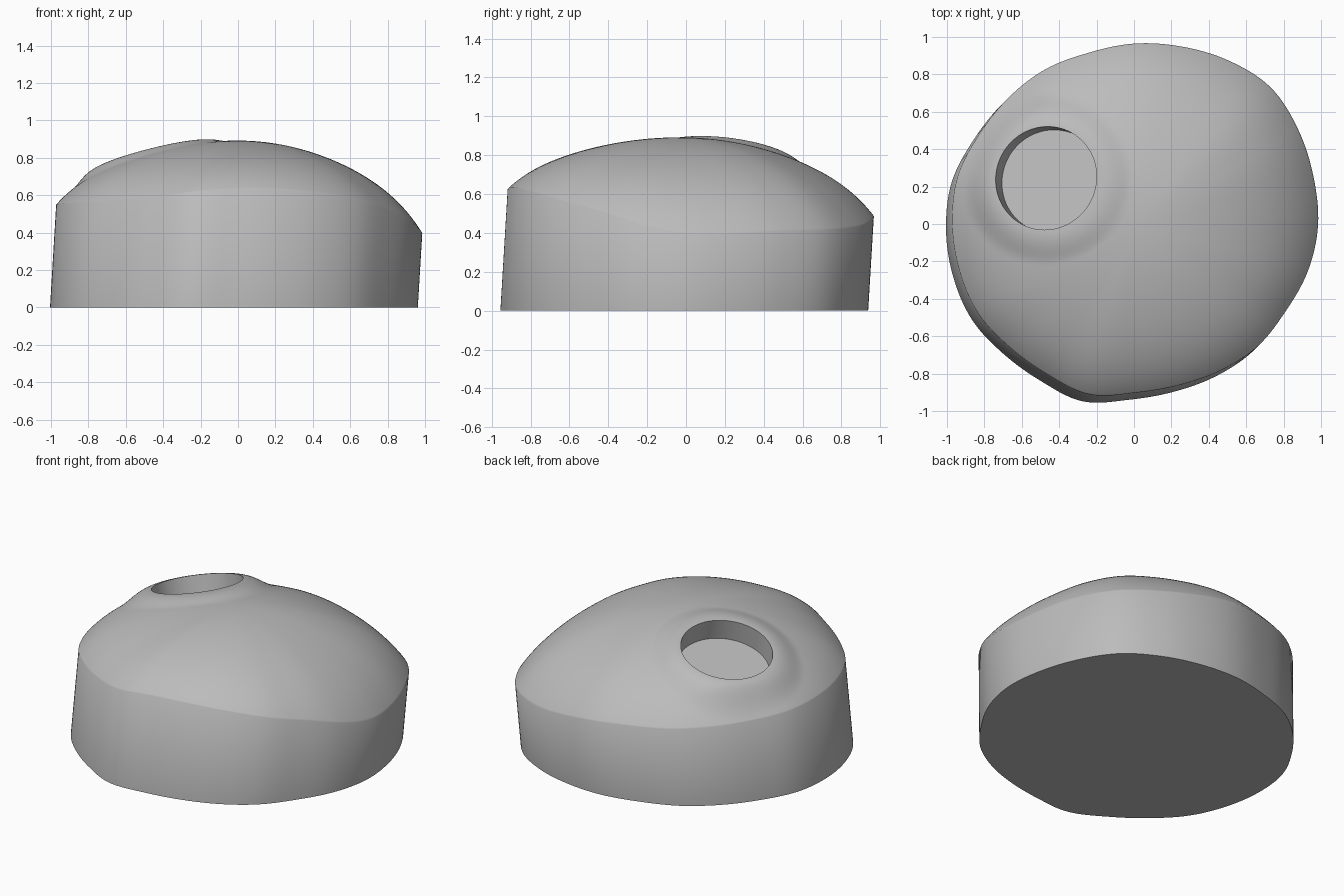
import bpy, bmesh
from math import pi, cos, sin, hypot
from mathutils import Vector

if "Cube" in bpy.data.objects:
    bpy.data.objects.remove(bpy.data.objects["Cube"], do_unlink=True)

SEGMENTS, RINGS = 192, 48
LEAN = 0.06                       # sideways drift of the wall per unit of height
APEX = Vector((0.0, -0.03, 0.892))

# Rim radius every 15 degrees and rim height every 30 degrees, from +x
RADII = [.99, 1.0, 1.02, 1.04, 1.015, .985, .965, .947, .953, .952, .957, .978,
         .975, .97, .965, .942, .935, .95, .91, .9, .912, .93, .935, .965]
HEIGHTS = [.4, .41, .43, .49, .51, .53, .55, .56, .59, .635, .61, .52]

# Recess centre, its flat surround and its axis
HOLE = Vector((-0.47, 0.245, 0.812))
SLOPE_X, SLOPE_Y = 0.25, -0.13
AXIS = Vector((-SLOPE_X, -SLOPE_Y, 1)).normalized()
HOLE_RADIUS, HOLE_DEPTH = 0.278, 0.14


def cyclic(values, u):
    """Smooth closed interpolation, u in 0..1."""
    n = len(values)
    i, t = int(u * n), u * n - int(u * n)
    a, b, c, d = (values[(i + k) % n] for k in (-1, 0, 1, 2))
    return b + t * (c - a + t * (2*a - 5*b + 4*c - d + t * (3*(b - c) + d - a))) / 2


def smoothstep(lo, hi, x):
    t = min(max((x - lo) / (hi - lo), 0), 1)
    return t * t * (3 - 2 * t)


def rim_point(i):
    u = i / SEGMENTS
    r, z = cyclic(RADII, u), cyclic(HEIGHTS, u)
    drift = LEAN * (z - 0.5)
    return Vector((r * cos(2*pi*u) + drift, r * sin(2*pi*u) + drift, z))


def dome_point(rim, t):
    p = APEX.lerp(rim, t)
    p.z = rim.z + (APEX.z - rim.z) * (1 - 0.8 * t**2 - 0.2 * t**8)
    # Level the surface around the recess
    dx, dy = p.x - HOLE.x, p.y - HOLE.y
    flat = HOLE.z + SLOPE_X * dx + SLOPE_Y * dy
    blend = 1 - smoothstep(0.27, 0.46, hypot(dx, dy))
    p.z += (flat - p.z) * blend * (1 - smoothstep(0.85, 1, t))
    return p


# Body: base, leaning wall and dome, ring by ring
bm = bmesh.new()
rims = [rim_point(i) for i in range(SEGMENTS)]
rings = [[bm.verts.new((p.x - LEAN * p.z, p.y - LEAN * p.z, 0)) for p in rims]]
for j in range(RINGS):
    t = 1 - (j / RINGS) ** 1.3
    rings.append([bm.verts.new(dome_point(p, t)) for p in rims])
bm.faces.new(rings[0][::-1])
for low, high in zip(rings, rings[1:]):
    for i in range(SEGMENTS):
        k = (i + 1) % SEGMENTS
        bm.faces.new((low[i], low[k], high[k], high[i]))
top = bm.verts.new(APEX)
for i in range(SEGMENTS):
    bm.faces.new((rings[-1][i], rings[-1][(i + 1) % SEGMENTS], top))
mesh = bpy.data.meshes.new("rounded_body")
bm.to_mesh(mesh)
bm.free()
body = bpy.data.objects.new("rounded_body", mesh)
bpy.context.collection.objects.link(body)

# Single grey material
grey = bpy.data.materials.new("plain_grey")
grey.use_nodes = True
colour = (0.5, 0.5, 0.5, 1)
grey.diffuse_color = colour
grey.node_tree.nodes["Principled BSDF"].inputs["Base Color"].default_value = colour
mesh.materials.append(grey)

# Round recess cut square to the sloping surface
length = 0.6
bpy.ops.mesh.primitive_cylinder_add(
    vertices=96, radius=HOLE_RADIUS, depth=length,
    location=HOLE + AXIS * (length / 2 - HOLE_DEPTH),
    rotation=AXIS.to_track_quat('Z', 'Y').to_euler())
cutter = bpy.context.object
cutter.name = "recess_cutter"
cutter.hide_render = True
cutter.data.materials.append(grey)

bpy.ops.object.select_all(action='DESELECT')
bpy.context.view_layer.objects.active = body
body.select_set(True)
cut = body.modifiers.new("recess", 'BOOLEAN')
cut.operation, cut.solver, cut.object = 'DIFFERENCE', 'EXACT', cutter
bpy.ops.object.modifier_apply(modifier=cut.name)
bpy.data.objects.remove(cutter, do_unlink=True)
bpy.ops.object.shade_smooth_by_angle(angle=0.9)
